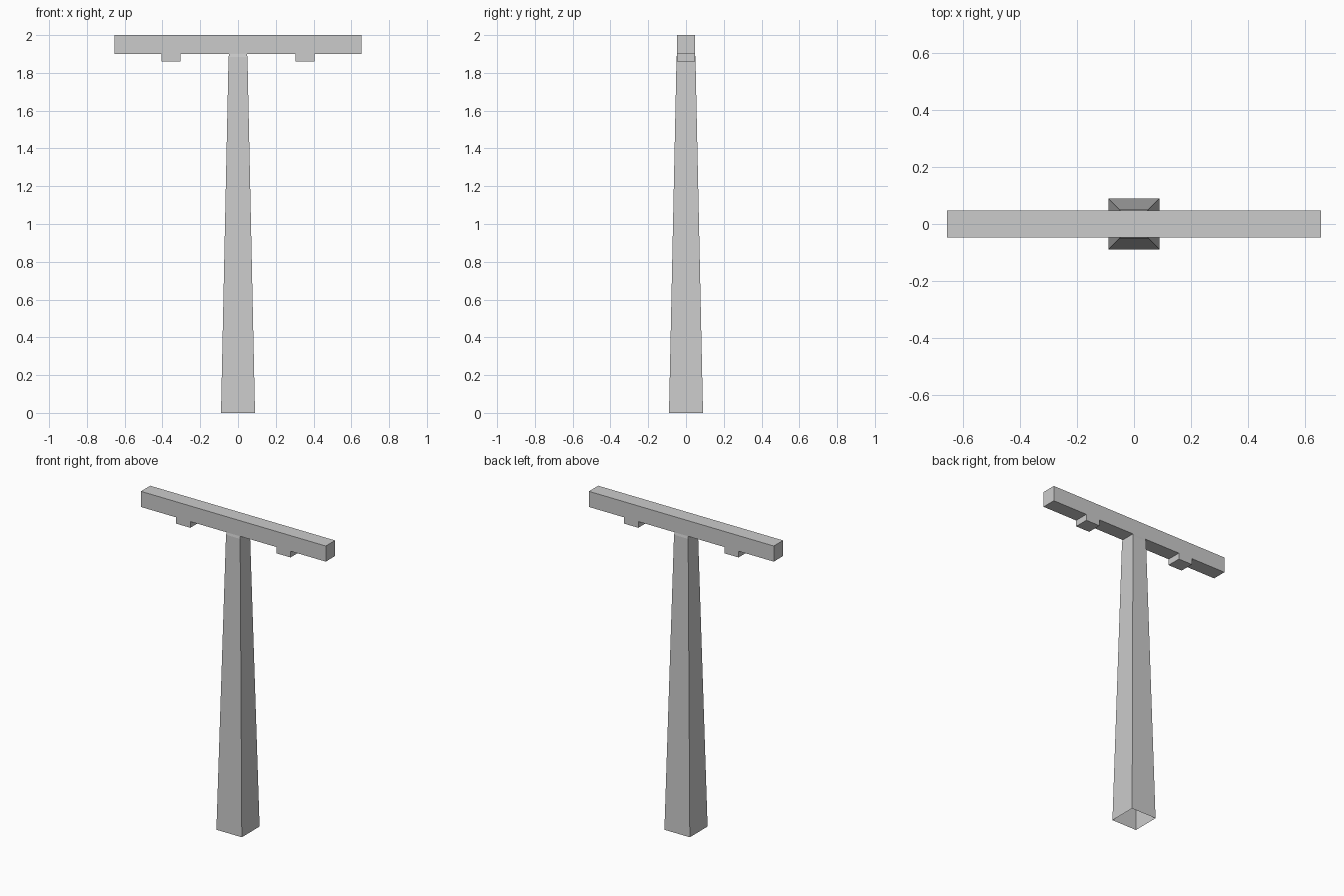
import bpy
import bmesh

if "Cube" in bpy.data.objects:
    bpy.data.objects.remove(bpy.data.objects["Cube"])


def make_object(name, bm):
    bmesh.ops.recalc_face_normals(bm, faces=bm.faces)
    mesh = bpy.data.meshes.new(name)
    bm.to_mesh(mesh)
    bm.free()
    obj = bpy.data.objects.new(name, mesh)
    bpy.context.collection.objects.link(obj)
    return obj


# Tapered square post, open at both ends: (half width, height) rings
bm = bmesh.new()
rings = []
for h, z in [(0.09, 0), (0.05, 1.885), (0.047, 1.9)]:
    rings.append([bm.verts.new((sx * h, sy * h, z))
                  for sx, sy in [(-1, -1), (1, -1), (1, 1), (-1, 1)]])
for low, high in zip(rings, rings[1:]):
    for i in range(4):
        j = (i + 1) % 4
        bm.faces.new((low[i], low[j], high[j], high[i]))
make_object("post", bm)

# Crossbar with two small blocks underneath: mirrored front profile, extruded in depth
half = [(0.305, 1.9), (0.305, 1.86), (0.405, 1.86), (0.405, 1.9), (0.655, 1.9), (0.655, 2.0)]
profile = half + [(-x, z) for x, z in reversed(half)]
depth = 0.047
bm = bmesh.new()
face = bm.faces.new([bm.verts.new((x, -depth, z)) for x, z in profile])
ext = bmesh.ops.extrude_face_region(bm, geom=[face], use_keep_orig=True)
moved = [g for g in ext["geom"] if isinstance(g, bmesh.types.BMVert)]
bmesh.ops.translate(bm, verts=moved, vec=(0, 2 * depth, 0))
make_object("crossbar", bm)
